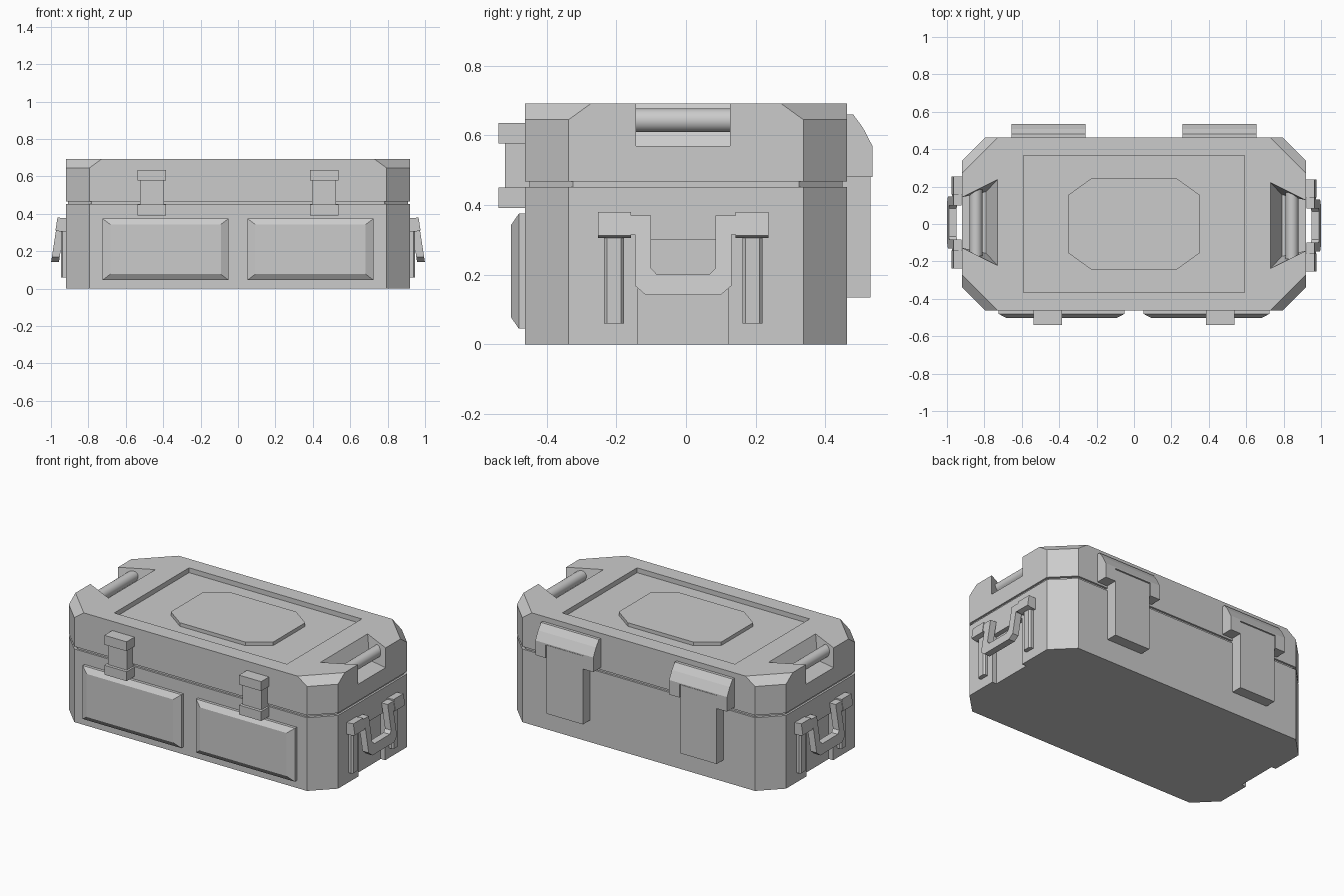
import bpy, bmesh
from math import pi

if "Cube" in bpy.data.objects:
    bpy.data.objects.remove(bpy.data.objects["Cube"])


def loft(name, rings):
    """Solid skinned through rings of matching points."""
    bm = bmesh.new()
    vs = [[bm.verts.new(p) for p in r] for r in rings]
    n = len(rings[0])
    for a, b in zip(vs, vs[1:]):
        for i in range(n):
            j = (i + 1) % n
            bm.faces.new((a[i], a[j], b[j], b[i]))
    bm.faces.new(vs[0])
    bm.faces.new(vs[-1])
    bmesh.ops.recalc_face_normals(bm, faces=bm.faces)
    me = bpy.data.meshes.new(name)
    bm.to_mesh(me)
    bm.free()
    ob = bpy.data.objects.new(name, me)
    bpy.context.collection.objects.link(ob)
    return ob


def octa(hx, hy, cx, cy, z):
    """Chamfered rectangle ring at height z."""
    q = [(hx, hy - cy), (hx - cx, hy)]
    pts = q + [(-x, y) for x, y in q[::-1]]
    pts += [(-x, -y) for x, y in pts]
    return [(x, y, z) for x, y in pts]


def box(name, x0, x1, y0, y1, z0, z1):
    return loft(name, [[(x0, y0, z), (x1, y0, z), (x1, y1, z), (x0, y1, z)] for z in (z0, z1)])


def cut(target, cutter):
    m = target.modifiers.new("cut", 'BOOLEAN')
    m.operation, m.solver, m.object = 'DIFFERENCE', 'EXACT', cutter
    bpy.context.view_layer.objects.active = target
    bpy.ops.object.modifier_apply(modifier=m.name)
    bpy.data.objects.remove(cutter)


# Case body, seam and lid
C = .125
body = loft("case_body", [octa(.92, .462, C, C, z) for z in (0, .452)])
loft("seam", [octa(.908, .45, C, C, z) for z in (.44, .48)])
lid = loft("lid", [octa(.92, .462, C, C, .467), octa(.92, .462, C, C, .645),
                   octa(.92, .462, .19, .19, .692)])

# Lid recess with raised badge plate
cut(lid, box("recess_cutter", -.59, .59, -.365, .365, .662, .75))
loft("lid_plate", [octa(.35, .246, .125, .09, z) for z in (.655, .684)])

for s in (1, -1):
    side = "right" if s > 0 else "left"
    y0 = -.008 * s

    # Lid end notch with grip bar
    def ring(pts, z):
        return [(s * x, y0 + y, z) for x, y in pts + [(x, -y) for x, y in pts[::-1]]]
    cut(lid, loft("notch_cutter", [ring([(.79, .165), (.92, .135), (.96, .135)], .57),
                                   ring([(.73, .23), (.92, .135), (.96, .135)], .693),
                                   ring([(.73, .23), (.92, .135), (.96, .135)], .74)]))
    bpy.ops.mesh.primitive_cylinder_add(vertices=24, radius=.034, depth=.36,
                                        location=(s * .845, y0, .643), rotation=(pi / 2, 0, 0))
    bar = bpy.context.object
    bar.name = side + "_grip_bar"
    bpy.ops.object.shade_smooth_by_angle()

    # Channel in the body end
    cut(body, box("channel_cutter", s * .89, s * .98, y0 - .13, y0 + .13, -.05, .3))

    # Drop handle, leaning outward at the bottom
    half = [(.092, .37), (.16, .37), (.16, .315), (.138, .315), (.138, .168), (.108, .142)]
    inner = [(.075, .2), (.092, .218)]
    outline = half + [(-y, z) for y, z in half[::-1]] + [(-y, z) for y, z in inner[::-1]] + inner
    loft(side + "_handle", [[(s * (x + (.37 - z) * .155), y0 + y, z) for y, z in outline]
                            for x in (.922, .964)])

    # Handle brackets: block over a slim post
    for t in (1, -1):
        a, b = y0 + t * .15, y0 + t * .245
        prof = [(.9, .375), (.965, .38), (.976, .312), (.95, .305), (.9, .305)]
        loft(side + "_bracket_block", [[(s * x, y, z) for x, z in prof] for y in (a, b)])
        loft(side + "_bracket_post", [[(s * x, y0 + t * y, z) for x, y in
                                       ((.9, .17), (.937, .17), (.947, .179), (.947, .219), (.937, .228), (.9, .228))]
                                      for z in (.06, .32)])

    # Front latch
    x = s * .46
    box(side + "_latch_strap", x - .064, x + .064, -.52, -.45, .42, .6)
    box(side + "_latch_top", x - .076, x + .076, -.539, -.45, .577, .635)
    box(side + "_latch_base", x - .076, x + .076, -.539, -.45, .392, .45)

    # Raised front panel with sloped border
    def panel(d, y, e):
        return [(s * px, y, pz) for px, pz in ((.05 + d, .045 + e), (.725 - d, .045 + e),
                                               (.725 - d, .375 - e), (.05 + d, .375 - e))]
    loft(side + "_front_panel", [panel(0, -.45, 0), panel(0, -.48, 0), panel(.042, -.502, .032)])

    # Rear hinge: cover notched around a hanging plate
    x = s * .457
    prof = [(.45, .66), (.48, .66), (.508, .622), (.535, .57), (.535, .48), (.45, .48)]
    cover = loft(side + "_hinge_cover", [[(px, y, z) for y, z in prof] for px in (x - .198, x + .198)])
    cut(cover, box("hinge_cutter", x - .127, x + .127, .44, .6, .44, .562))
    box(side + "_hinge_plate", x - .124, x + .124, .45, .53, .135, .558)
